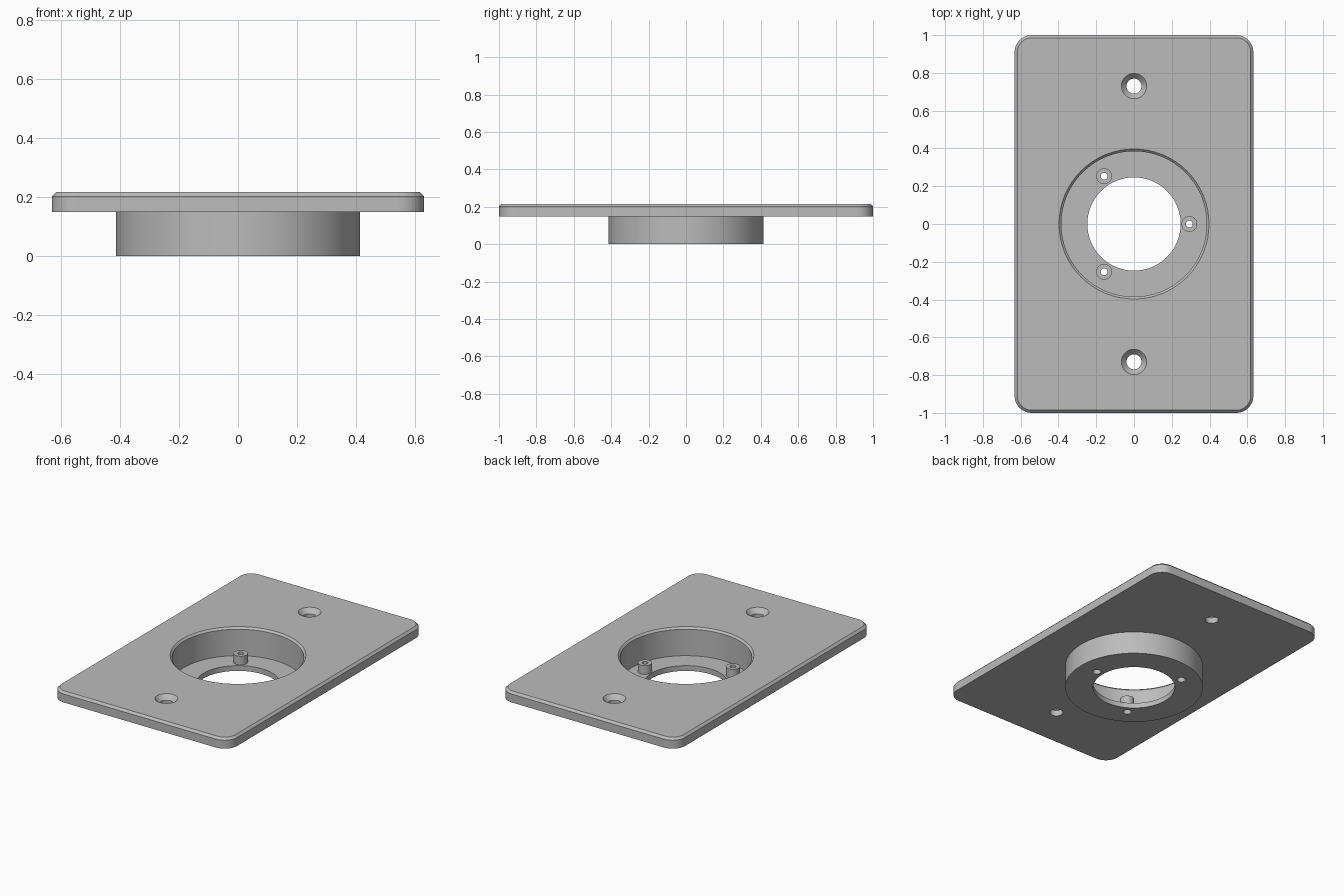
import bpy
import bmesh
import math
from mathutils import Matrix, Vector

if "Cube" in bpy.data.objects:
    bpy.data.objects.remove(bpy.data.objects["Cube"], do_unlink=True)

HALF_X, HALF_Y = 0.632, 1.0
BASE, TOP, FLOOR = 0.148, 0.216, 0.034
BEVEL, CORNER = 0.014, 0.09
BOSS_SPOTS = [(0.293, 0), (-0.158, 0.253), (-0.158, -0.253)]
SCREW_SPOTS = [(0, 0.73), (0, -0.73)]

grey = bpy.data.materials.new("light grey plastic")
grey.use_nodes = True
grey.diffuse_color = (0.5, 0.5, 0.5, 1)
grey.node_tree.nodes["Principled BSDF"].inputs["Base Color"].default_value = (0.5, 0.5, 0.5, 1)


def finish(name, bm):
    bmesh.ops.recalc_face_normals(bm, faces=bm.faces)
    mesh = bpy.data.meshes.new(name)
    bm.to_mesh(mesh)
    bm.free()
    mesh.materials.append(grey)
    obj = bpy.data.objects.new(name, mesh)
    bpy.context.collection.objects.link(obj)
    return obj


def lathe(name, profile, spot=(0, 0), steps=64, ring=False):
    """Revolve (radius, height) points about a vertical axis."""
    bm = bmesh.new()
    verts = [bm.verts.new((r, 0, z)) for r, z in profile]
    pairs = list(zip(verts, verts[1:]))
    if ring:
        pairs.append((verts[-1], verts[0]))
    edges = [bm.edges.new(p) for p in pairs]
    bmesh.ops.spin(bm, geom=verts + edges, cent=(0, 0, 0), axis=(0, 0, 1),
                   angle=math.tau, steps=steps, use_duplicate=False)
    bmesh.ops.remove_doubles(bm, verts=bm.verts, dist=0.0001)
    bmesh.ops.translate(bm, verts=bm.verts, vec=(spot[0], spot[1], 0))
    return finish(name, bm)


def cut(target, cutter):
    """Subtract the cutter from the target and discard it."""
    cutter.hide_render = True
    mod = target.modifiers.new("cut", "BOOLEAN")
    mod.operation = "DIFFERENCE"
    mod.solver = "EXACT"
    mod.object = cutter
    bpy.context.view_layer.objects.active = target
    bpy.ops.object.modifier_apply(modifier=mod.name)
    bpy.data.objects.remove(cutter, do_unlink=True)


def rounded_outline(inset, z, steps=10):
    """Rounded rectangle points, counter-clockwise."""
    points = []
    for corner, (sx, sy) in enumerate([(1, 1), (-1, 1), (-1, -1), (1, -1)]):
        for i in range(steps + 1):
            a = (corner + i / steps) * math.pi / 2
            r = CORNER - inset
            points.append((sx * (HALF_X - CORNER) + r * math.cos(a),
                           sy * (HALF_Y - CORNER) + r * math.sin(a), z))
    return points


# Cover plate with a chamfered top edge
bm = bmesh.new()
loops = [[bm.verts.new(p) for p in rounded_outline(inset, z)]
         for inset, z in [(0, BASE), (0, TOP - BEVEL), (BEVEL, TOP)]]
for low, high in zip(loops, loops[1:]):
    n = len(low)
    for i in range(n):
        j = (i + 1) % n
        bm.faces.new((low[i], low[j], high[j], high[i]))
bm.faces.new(loops[0][::-1])
bm.faces.new(loops[-1])
plate = finish("cover_plate", bm)

# Chamfered centre bore and countersunk screw holes
cut(plate, lathe("bore_cutter", [(0, 0.1), (0.385, 0.1), (0.385, TOP - 0.012),
                                 (0.397, TOP), (0.397, 0.3), (0, 0.3)]))
for spot in SCREW_SPOTS:
    cut(plate, lathe("screw_cutter", [(0, 0.1), (0.04, 0.1), (0.04, TOP - 0.03),
                                      (0.067, TOP), (0.067, 0.3), (0, 0.3)], spot, 32))

# Round cup under the plate with an open floor
cup = lathe("round_cup", [(0.247, 0), (0.415, 0), (0.415, BASE), (0.385, BASE),
                          (0.385, FLOOR), (0.247, FLOOR)], ring=True)
for spot in BOSS_SPOTS:
    cut(cup, lathe("boss_cutter", [(0, -0.1), (0.026, -0.1), (0.026, 0),
                                   (0.018, FLOOR), (0.018, 0.1), (0, 0.1)], spot, 24))

# Hollow screw bosses standing on the cup floor
bosses = [lathe("screw_boss", [(0.018, FLOOR), (0.042, FLOOR), (0.042, 0.09),
                               (0.018, 0.09)], spot, 24, ring=True)
          for spot in BOSS_SPOTS]

# Smooth curved walls, crisp edges
bpy.ops.object.select_all(action="DESELECT")
for obj in [plate, cup] + bosses:
    obj.select_set(True)
bpy.context.view_layer.objects.active = plate
bpy.ops.object.shade_smooth_by_angle(angle=math.radians(30))
